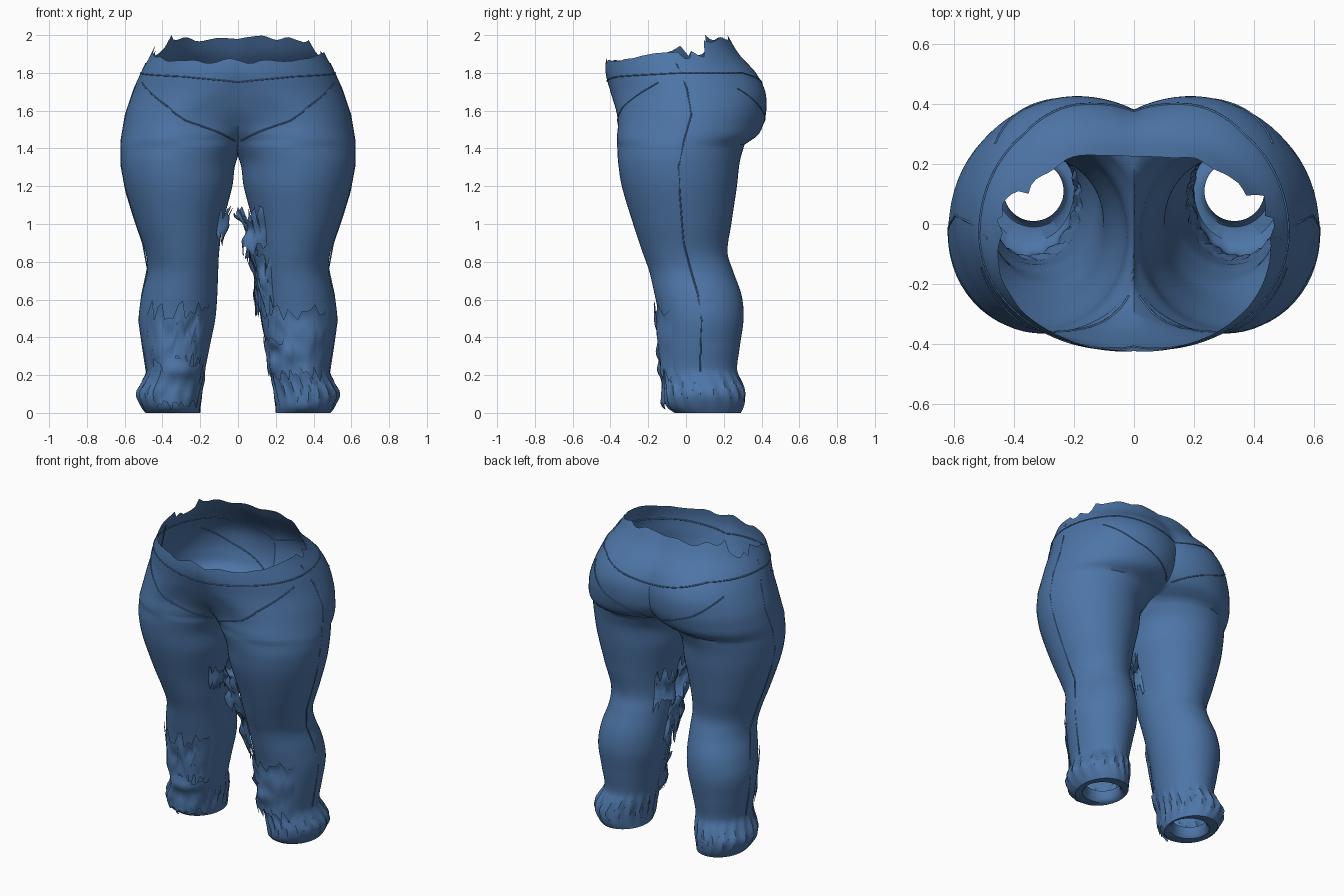
import bpy, bmesh, math, random
from mathutils import Vector, noise

random.seed(4)
if "Cube" in bpy.data.objects:
    bpy.data.objects.remove(bpy.data.objects["Cube"])

denim = bpy.data.materials.new("denim blue")
denim.use_nodes = True
BLUE = (0.075, 0.18, 0.39, 1)
denim.diffuse_color = BLUE
denim.node_tree.nodes["Principled BSDF"].inputs["Base Color"].default_value = BLUE

CROTCH = 1.42
# Leg sections: height, outer x, inner x, front y, back y
LEG = [(0, .49, .2, -.06, .29), (.03, .51, .2, -.1, .305), (.1, .535, .195, -.11, .31),
       (.17, .505, .18, -.11, .29), (.22, .485, .175, -.12, .27), (.35, .505, .15, -.13, .285),
       (.5, .525, .12, -.14, .305), (.62, .51, .11, -.165, .295), (.75, .48, .105, -.195, .25),
       (.85, .49, .1, -.23, .22), (1, .54, .08, -.28, .24), (1.2, .6, .03, -.34, .27),
       (1.33, .62, .01, -.36, .285), (CROTCH, .62, -.045, -.365, .31)]
# Hip sections: height, outer x, front and back peak x, front y, back y, centre depth ratios
HIP = [(CROTCH, .62, .31, .31, -.365, .31, .5, .5), (1.47, .615, .3, .24, -.365, .38, .7, .75),
       (1.53, .605, .28, .2, -.36, .41, .85, .85), (1.6, .59, .22, .19, -.37, .425, .95, .88),
       (1.7, .555, .1, .19, -.4, .42, .98, .9), (1.8, .515, .03, .17, -.425, .37, .99, .94),
       (1.9, .46, .01, .12, -.42, .28, .99, .97), (2, .42, .01, .1, -.4, .22, .99, .98)]


def sample(table, z):
    """Smoothly interpolate a section table at one height."""
    z = min(max(z, table[0][0]), table[-1][0])
    i = 0
    while i < len(table) - 2 and table[i + 1][0] < z:
        i += 1
    a, b = table[i], table[i + 1]
    p, n = table[max(i - 1, 0)], table[min(i + 2, len(table) - 1)]
    h = b[0] - a[0]
    f = (z - a[0]) / h
    out = []
    for k in range(1, len(a)):
        ma = (b[k] - p[k]) / (b[0] - p[0]) * h
        mb = (n[k] - a[k]) / (n[0] - a[0]) * h
        out.append((2*f**3 - 3*f**2 + 1) * a[k] + (f**3 - 2*f**2 + f) * ma
                   + (3*f**2 - 2*f**3) * b[k] + (f**3 - f**2) * mb)
    return out


def point(t, z):
    """Cloth point: t = -1 front inner edge, 0 outer side, 1 back inner edge."""
    if z <= CROTCH:
        xo, xi, yf, yb = sample(LEG, z)
        cx = (xo + xi) / 2
        ri, k = cx - xi, .5
    else:
        xo, cf, cb, yf, yb, kf, kb = sample(HIP, z)
        cx, k = (cf, kf) if t < 0 else (cb, kb)
        k = min(k, .995)
        # peak position eases between front and back around the side
        ri = cx / math.sqrt(1 - k * k)
    a = abs(t) * (math.pi - math.asin(k))
    c = math.cos(a)
    x = cx + c * ((xo - cx) if c > 0 else ri)
    y = (yf + yb) / 2 + math.copysign((yb - yf) / 2 * math.sin(a), t)
    return Vector((max(x, 0), y, z))


def finish(name, bm):
    bmesh.ops.remove_doubles(bm, verts=bm.verts, dist=.0008)
    me = bpy.data.meshes.new(name)
    bm.to_mesh(me)
    bm.free()
    ob = bpy.data.objects.new(name, me)
    bpy.context.collection.objects.link(ob)
    me.materials.append(denim)
    bpy.ops.object.select_all(action="DESELECT")
    ob.select_set(True)
    bpy.context.view_layer.objects.active = ob
    bpy.ops.object.shade_smooth_by_angle(angle=math.radians(40))
    return ob


def skin(bm, rows, side, closed):
    """Join rows of points into quads, mirrored for the right side."""
    vs = [[bm.verts.new((p.x * side, p.y, p.z)) for p in r] for r in rows]
    n = len(rows[0])
    for lo, hi in zip(vs, vs[1:]):
        for i in range(n if closed else n - 1):
            j = (i + 1) % n
            q = (lo[i], lo[j], hi[j], hi[i])
            bm.faces.new(q if side > 0 else q[::-1])


def rim(p, side):
    """Ragged waist height, rising to the back."""
    h = 1.87 + .11 * min(max((p.y + .3) / .5, 0), 1)
    h += .035 * noise.noise(Vector((p.x * side * 9, p.y * 9, 3)))
    if -.02 < p.y < .2 and p.x > .38:
        h += random.uniform(-.07, .03)
    return min(h, 2)


# Trousers: two legs that open into one hip shell
ARC = [-1 + i / 24 for i in range(49)]
INNER = [1 + i / 30 for i in range(1, 7)] + [-1.2 + i / 30 for i in range(1, 6)]
bm = bmesh.new()
for side in (1, -1):
    rows = []
    # turned-in hem around the ankle hole
    base = [point(t, 0) for t in ARC + INNER]
    mid = Vector((.335, .11, 0))
    for r, z in ((.1, .07), (.105, .02), (.12, .004)):
        rows.append([mid + (p - mid).normalized() * r + Vector((0, 0, z)) for p in base])
    for i in range(72):
        z = CROTCH * i / 71
        ring = [point(t, z) for t in ARC + INNER]
        if z < .24:   # gathered cuff wrinkles
            for k, p in enumerate(ring):
                d = Vector((p.x - mid.x, p.y - mid.y, 0)).normalized()
                p += d * .008 * math.sin(k * 1.9 + z * 20) * math.sin(math.pi * z / .24)
        rows.append(ring)
    skin(bm, rows, side, True)
    tops = [rim(point(t, 1.9), side) for t in ARC]
    hips = [[point(t, CROTCH + (top - CROTCH) * i / 28) for t, top in zip(ARC, tops)]
            for i in range(29)]
    skin(bm, hips, side, False)
finish("trousers", bm)


def rag(name, side, t0, t1, z0, z1, lift, jag):
    """Torn cloth layer lying over the leg, with ragged ends."""
    cols, n = 18, 16
    ends = [(z0 + random.uniform(0, jag), z1 - random.uniform(0, jag)) for _ in range(cols + 1)]
    rows = []
    for i in range(n + 1):
        row = []
        for c, (lo, hi) in enumerate(ends):
            z = lo + (hi - lo) * i / n
            p = point(t0 + (t1 - t0) * c / cols, z)
            xo, xi, yf, yb = sample(LEG, z)
            d = Vector((p.x - (xo + xi) / 2, p.y - (yf + yb) / 2, 0)).normalized()
            w = noise.noise(Vector((p.x * 14 * side, p.y * 14, z * 11)))
            edge = math.sin(math.pi * c / cols) ** .5
            row.append(p + d * (.004 + lift * edge * (.6 + .8 * w)))
        rows.append(row)
    bm = bmesh.new()
    skin(bm, rows, side, False)
    finish(name, bm)


# Torn shin layers and loose scraps on the inner legs
rag("left_shin_rag", 1, -1.1, -.3, .16, .58, .025, .1)
rag("left_shin_under_rag", 1, -1.15, -.6, .17, .42, .04, .06)
rag("left_inner_scrap", 1, -1.2, -.85, .5, .9, .06, .15)
rag("left_thigh_scrap", 1, -1.2, -.9, .8, 1.1, .1, .1)
rag("left_back_scrap", 1, .95, 1.2, .75, 1.05, .06, .1)
rag("right_shin_rag", -1, -.95, -.25, .2, .6, .025, .12)
rag("right_hem_rag", -1, -1, -.4, .01, .3, .035, .06)
rag("right_thigh_scrap", -1, -1.2, -1, .88, 1.1, .05, .08)


def seam(name, path, radius=.004):
    """Raised stitched seam along (t, z) stops, on both sides."""
    for side, word in ((1, "left"), (-1, "right")):
        cu = bpy.data.curves.new(word + "_" + name, "CURVE")
        cu.dimensions = "3D"
        cu.bevel_depth = radius
        cu.bevel_resolution = 1
        pts = []
        for (ta, za), (tb, zb) in zip(path, path[1:]):
            pts += [point(ta + (tb - ta) * i / 12, za + (zb - za) * i / 12) for i in range(13)]
        sp = cu.splines.new("POLY")
        sp.points.add(len(pts) - 1)
        for s, p in zip(sp.points, pts):
            s.co = (p.x * side, p.y, p.z, 1)
        cu.materials.append(denim)
        bpy.context.collection.objects.link(bpy.data.objects.new(cu.name, cu))


# Seams
seam("side_seam", [(0, .22), (0, 1.85)])
seam("waistband_seam", [(-1, 1.75), (-.6, 1.78), (0, 1.8)])
seam("brief_line", [(-.2, 1.75), (-.6, 1.62), (-.97, 1.44)])
seam("back_yoke_seam", [(0, 1.8), (.5, 1.8), (1, 1.72)])
seam("seat_line", [(.35, 1.72), (.6, 1.6), (.97, 1.48)])
